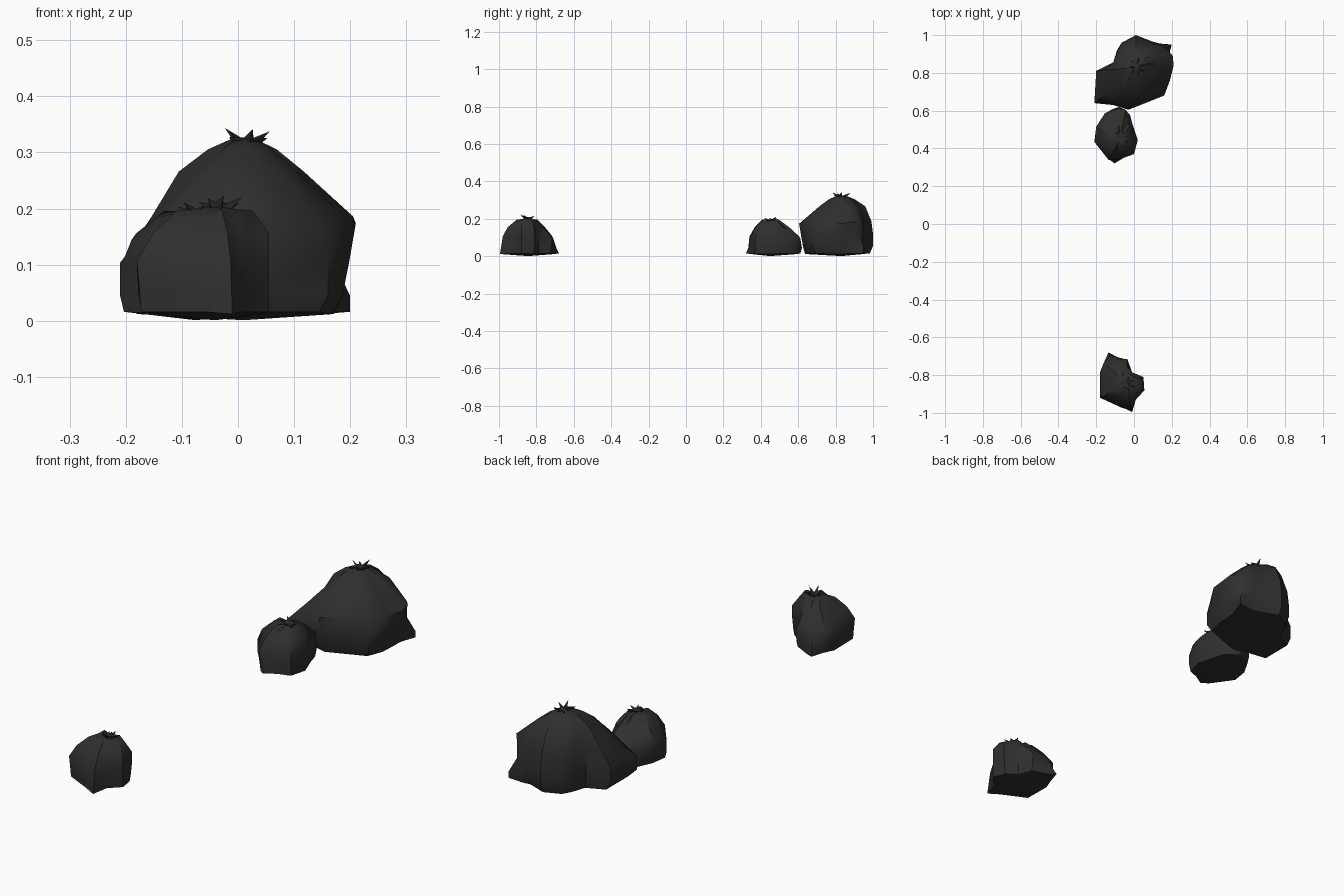
import bpy, bmesh, math, random
from mathutils import Vector

if "Cube" in bpy.data.objects:
    bpy.data.objects.remove(bpy.data.objects["Cube"])

random.seed(4)
plastic = bpy.data.materials.new("black plastic")
plastic.diffuse_color = (0.028, 0.028, 0.028, 1)
plastic.use_nodes = True
plastic.node_tree.nodes["Principled BSDF"].inputs["Base Color"].default_value = plastic.diffuse_color


def finish(name, bm):
    bmesh.ops.recalc_face_normals(bm, faces=bm.faces)
    me = bpy.data.meshes.new(name)
    bm.to_mesh(me)
    bm.free()
    ob = bpy.data.objects.new(name, me)
    bpy.context.collection.objects.link(ob)
    me.materials.append(plastic)
    bpy.ops.object.select_all(action='DESELECT')
    ob.select_set(True)
    bpy.context.view_layer.objects.active = ob
    bpy.ops.object.shade_smooth_by_angle(angle=math.radians(40))


def bridge(bm, a, b):
    n = len(a)
    for i in range(n):
        j = (i + 1) % n
        bm.faces.new((a[i], a[j], b[j], b[i]))


# Sack: each spoke is a plan offset from the knot plus the fraction of it reached at each level
def sack(name, cx, cy, levels, top, neck_r, spokes):
    bm = bmesh.new()
    rings = []
    for k, z in enumerate(levels):
        ring = []
        for i, (x, y, *f) in enumerate(spokes):
            lift = (0.006 if i % 2 else -0.006) if k else (0.004 if i % 3 else 0)
            ring.append(bm.verts.new((cx + x * f[k], cy + y * f[k], z + lift)))
        rings.append(ring)
    # pleated crown and neck
    for r, z, pleat in ((0.5, levels[-1] * 0.3 + top * 0.7, 0.1), (None, top, 0.25)):
        ring = []
        for i, (x, y, *f) in enumerate(spokes):
            p = Vector((x, y)) * f[-1]
            p = p * r if r else p.normalized() * neck_r
            p *= 1 + (pleat if i % 2 else -pleat)
            ring.append(bm.verts.new((cx + p.x, cy + p.y, z)))
        rings.append(ring)
    for a, b in zip(rings, rings[1:]):
        bridge(bm, a, b)
    for ring, z in ((rings[0], 0.001), (rings[-1], top)):
        c = bm.verts.new((cx, cy, z))
        for i in range(len(ring)):
            bm.faces.new((ring[i], ring[(i + 1) % len(ring)], c))
    finish(name + "_sack", bm)


# Tie: a crumpled flared ruffle above the neck
def tie(name, cx, cy, z, r, h, n=14):
    bm = bmesh.new()
    base, rim = [], []
    for i in range(n):
        a = 2 * math.pi * i / n
        out = r * (random.uniform(0.75, 1.2) if i % 2 else random.uniform(0.3, 0.5))
        up = h * (random.uniform(0.25, 1.0) if i % 2 else random.uniform(0.2, 0.5))
        base.append(bm.verts.new((cx + r * .3 * math.cos(a), cy + r * .3 * math.sin(a), z - 0.01)))
        rim.append(bm.verts.new((cx + out * math.cos(a), cy + out * math.sin(a), z + up)))
    bridge(bm, base, rim)
    c = bm.verts.new((cx, cy, z + h * 0.2))
    for i in range(n):
        bm.faces.new((rim[i], rim[(i + 1) % n], c))
    finish(name + "_tie", bm)


# Large bag
sack("large_bag", 0.01, 0.83, (.012, .05, .11, .18, .26), .325, .016, [
    (.20, .01, .80, .88, .94, 1, .5), (.195, .06, .85, .88, .93, 1, .55),
    (.19, .12, 1, 1, .85, .85, .6), (.13, .125, .95, 1, .95, .95, .68),
    (.09, .135, .9, 1, .97, .92, .75), (0, .17, .9, 1, 1, .95, .76),
    (-.075, .13, .9, 1, 1, .95, .78), (-.10, .09, .95, 1, 1, .98, .8),
    (-.12, .025, .95, 1, 1, 1, .9), (-.21, -.02, .9, 1, 1, .78, .55),
    (-.22, -.19, .88, 1, 1, .72, .42), (-.12, -.20, .9, 1, 1, .87, .55),
    (-.04, -.225, .86, .9, .95, 1, .58), (.05, -.19, .9, .97, 1, 1, .62),
    (.15, -.15, .9, 1, 1, .9, .55), (.18, -.07, .87, .95, 1, 1, .52)])
tie("large_bag", 0.015, 0.83, 0.315, 0.045, 0.03)

small_levels = (.012, .05, .10, .15, .19)

# Small bag standing beside the large one
sack("near_small_bag", -0.075, 0.45, small_levels, .197, .012, [
    (.095, -.005, .95, 1, 1, .85, .45), (.065, .085, .95, 1, 1, .8, .4),
    (.055, .125, .95, 1, 1, .7, .35), (.03, .155, .95, 1, 1, .65, .3),
    (-.005, .17, .95, 1, .95, .58, .25), (-.035, .16, .95, 1, .95, .6, .25),
    (-.08, .135, .95, 1, 1, .7, .3), (-.125, .065, .93, .97, 1, .85, .45),
    (-.135, -.015, .95, 1, 1, .85, .5), (-.06, -.11, .95, .97, 1, .75, .4),
    (-.03, -.13, 1, .9, .86, .62, .3), (.02, -.10, 1, 1, 1, .8, .4),
    (.075, -.08, .95, 1, 1, .85, .45)])
tie("near_small_bag", -0.07, 0.45, 0.19, 0.038, 0.024)

# Small bag standing alone
sack("far_small_bag", -0.04, -0.845, small_levels, .203, .012, [
    (.09, .035, .9, .95, 1, 1, .7), (.03, .06, .95, 1, 1, 1, .75),
    (.005, .13, .9, .97, 1, .7, .4), (-.06, .15, .97, .95, .87, .6, .33),
    (-.095, .165, 1, .92, .82, .58, .32), (-.12, .11, .95, 1, 1, .75, .45),
    (-.14, .06, .93, .98, 1, .82, .5), (-.14, -.075, .95, .97, 1, .8, .5),
    (-.02, -.13, .97, .98, 1, .8, .45), (.03, -.15, 1, .95, .9, .72, .4),
    (.05, -.085, .95, 1, 1, .95, .65), (.095, -.035, 1, 1, 1, 1, .7)])
tie("far_small_bag", -0.035, -0.845, 0.198, 0.04, 0.027)
